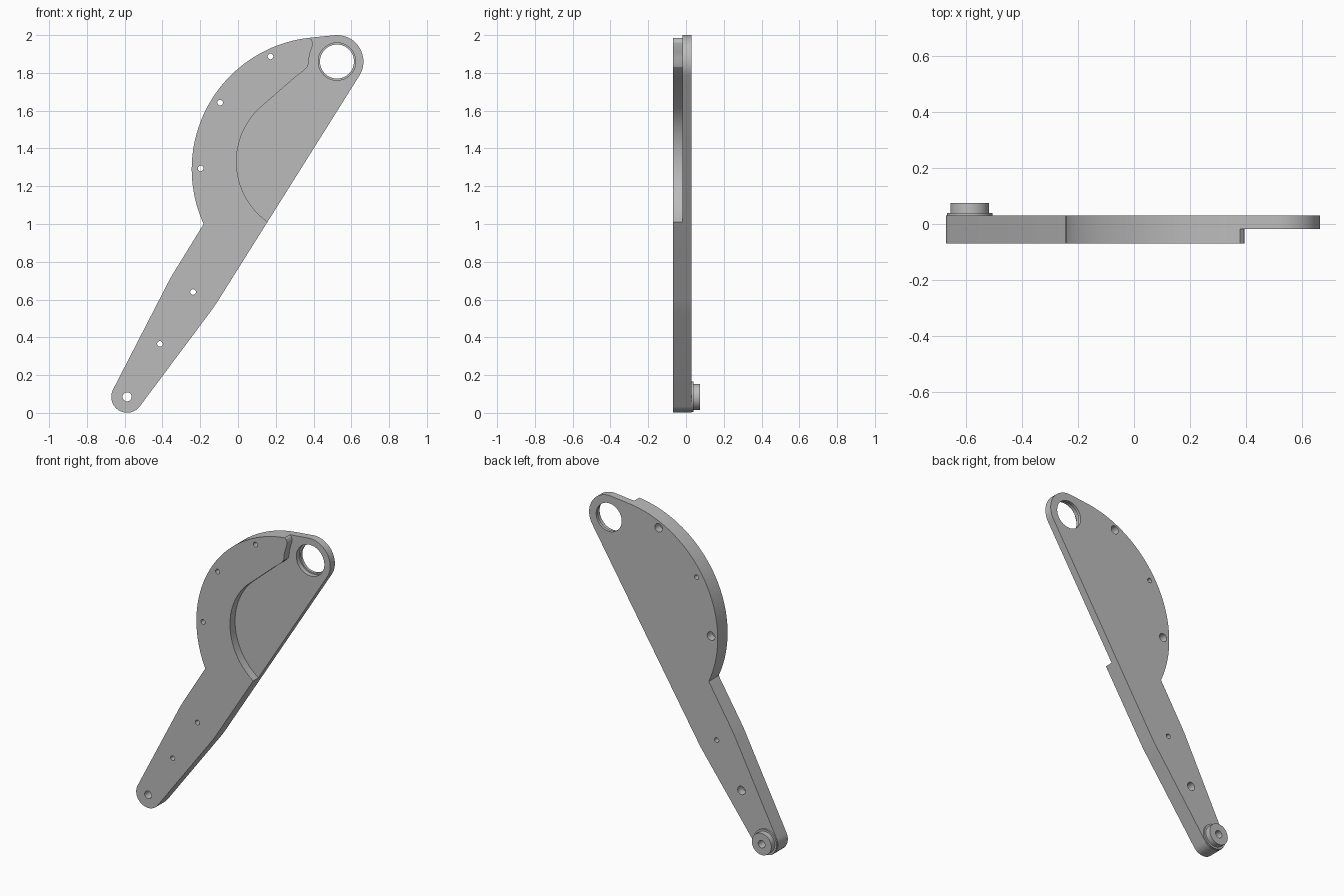
import bpy, bmesh
from math import sin, cos, radians

if "Cube" in bpy.data.objects:
    bpy.data.objects.remove(bpy.data.objects["Cube"])

grey = bpy.data.materials.new("plain grey")
grey.use_nodes = True
grey.diffuse_color = (0.5, 0.5, 0.5, 1)
grey.node_tree.nodes["Principled BSDF"].inputs["Base Color"].default_value = (0.5, 0.5, 0.5, 1)


def arc(cx, cz, r, a0, a1, n):
    """Points on an arc, angles in degrees."""
    angles = [radians(a0 + (a1 - a0) * i / n) for i in range(n + 1)]
    return [(cx + r * cos(a), cz + r * sin(a)) for a in angles]


def slab(name, profile, y0, y1):
    """Solid made by sweeping an x-z profile from y0 to y1."""
    bm = bmesh.new()
    face = bm.faces.new([bm.verts.new((x, y0, z)) for x, z in profile])
    swept = bmesh.ops.extrude_face_region(bm, geom=[face])
    verts = [g for g in swept["geom"] if isinstance(g, bmesh.types.BMVert)]
    bmesh.ops.translate(bm, verts=verts, vec=(0, y1 - y0, 0))
    bmesh.ops.recalc_face_normals(bm, faces=bm.faces)
    mesh = bpy.data.meshes.new(name)
    bm.to_mesh(mesh)
    bm.free()
    mesh.materials.append(grey)
    obj = bpy.data.objects.new(name, mesh)
    bpy.context.collection.objects.link(obj)
    return obj


def disc(name, x, z, r, y0, y1, n=32):
    return slab(name, arc(x, z, r, 0, 360, n)[:-1], y0, y1)


def combine(target, tool, operation="DIFFERENCE"):
    """Apply a boolean and discard the tool."""
    tool.hide_render = True
    mod = target.modifiers.new("cut", "BOOLEAN")
    mod.object, mod.operation, mod.solver = tool, operation, "EXACT"
    bpy.ops.object.select_all(action="DESELECT")
    bpy.context.view_layer.objects.active = target
    target.select_set(True)
    bpy.ops.object.modifier_apply(modifier=mod.name)
    bpy.data.objects.remove(tool)


FRONT, STEP, BACK = -0.07, -0.018, 0.03
PIVOT = (-0.587, 0.085)
EYE = (0.524, 1.86)

# Arm outline: rounded foot, straight edge, top eye, large arc, angled shank
outline = arc(*PIVOT, 0.084, 153, 323, 24)
outline += [(-0.15, 0.53), (-0.128, 0.56), (-0.11, 0.587)]
outline += arc(*EYE, 0.14, -32, 95, 24)
outline += arc(0.455, 1.29, 0.70, 96, 204.5, 56)
outline += [(-0.345, 0.735), (-0.365, 0.70)]
arm = slab("arm", outline, FRONT, BACK)

# Front recess beside the raised crescent
recess = arc(0.382, 1.33, 0.39, 234.5, 134, 32)
recess += [(0.30, 1.775), (0.345, 1.81), (0.367, 1.832), (0.374, 1.85), (0.376, 1.88),
           (0.383, 1.91), (0.393, 1.94), (0.395, 1.962), (0.389, 1.977), (0.376, 1.989),
           (0.36, 2.2), (1.2, 2.2), (1.2, 0.9), (0.25, 0.9)]
combine(arm, slab("recess_cutter", recess, -0.3, STEP))

# Stepped pivot boss on the back of the foot
combine(arm, disc("collar", *PIVOT, 0.081, 0.0, 0.04, 48), "UNION")
combine(arm, disc("boss", *PIVOT, 0.069, 0.01, 0.075, 48), "UNION")
combine(arm, disc("pivot_bore", *PIVOT, 0.024, -0.3, 0.3))

# Top eye with a shallow front counterbore
combine(arm, disc("eye_bore", *EYE, 0.09, -0.3, 0.3, 64))
combine(arm, disc("eye_counterbore", *EYE, 0.099, -0.3, 0.012, 64))

# Screw holes, some counterbored from the back
holes = [(0.172, 1.887, True), (-0.095, 1.643, False), (-0.198, 1.294, True),
         (-0.238, 0.64, False), (-0.413, 0.365, True)]
for x, z, wide in holes:
    combine(arm, disc("screw_bore", x, z, 0.015, -0.3, 0.3, 24))
    if wide:
        combine(arm, disc("screw_counterbore", x, z, 0.027, -0.02, 0.3, 24))

bpy.ops.object.shade_smooth_by_angle(angle=radians(20))
